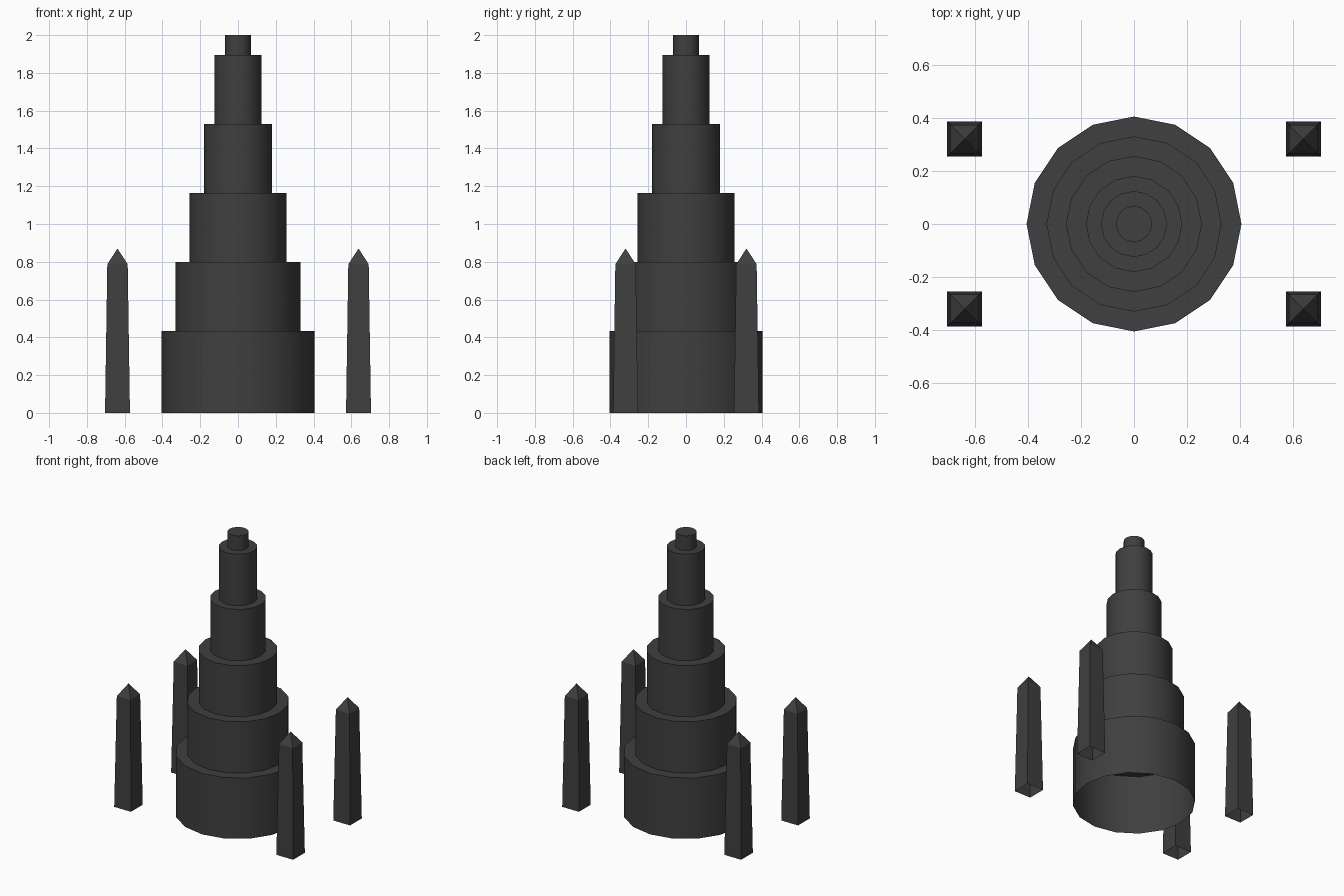
import bpy, bmesh, math

if "Cube" in bpy.data.objects:
    bpy.data.objects.remove(bpy.data.objects["Cube"])

stone = bpy.data.materials.new("dark_stone")
stone.diffuse_color = (0.05, 0.05, 0.05, 1)
stone.use_nodes = True
stone.node_tree.nodes["Principled BSDF"].inputs["Base Color"].default_value = stone.diffuse_color


def stacked_shell(name, profile, sides, start, location=(0, 0, 0), tip=None):
    """Open-bottomed shell: rings of (radius, z), closed by a cap or a pointed tip."""
    bm = bmesh.new()
    rings = []
    for r, z in profile:
        angles = [start + 2 * math.pi * i / sides for i in range(sides)]
        rings.append([bm.verts.new((r * math.cos(a), r * math.sin(a), z)) for a in angles])
    for low, high in zip(rings, rings[1:]):
        for i in range(sides):
            j = (i + 1) % sides
            bm.faces.new((low[i], low[j], high[j], high[i]))
    if tip is None:
        bm.faces.new(rings[-1])
    else:
        apex = bm.verts.new((0, 0, tip))
        for i in range(sides):
            bm.faces.new((rings[-1][i], rings[-1][(i + 1) % sides], apex))
    mesh = bpy.data.meshes.new(name)
    bm.to_mesh(mesh)
    bm.free()
    mesh.materials.append(stone)
    obj = bpy.data.objects.new(name, mesh)
    obj.location = location
    bpy.context.collection.objects.link(obj)
    return obj


# Stepped round tower: (radius, top height) per tier
tiers = [(0.405, 0.433), (0.33, 0.799), (0.256, 1.164),
         (0.181, 1.529), (0.124, 1.895), (0.068, 2.0)]
profile, base = [], 0.0
for radius, top in tiers:
    profile += [(radius, base), (radius, top)]
    base = top
tower = stacked_shell("stepped_tower", profile, 16, 0)
bpy.context.view_layer.objects.active = tower
tower.select_set(True)
bpy.ops.object.shade_smooth_by_angle(angle=math.radians(30))

# Four tapered square obelisks at the corners
diag = math.sqrt(2)
for x, side in ((-0.638, "left"), (0.638, "right")):
    for y, end in ((-0.32, "front"), (0.32, "back")):
        stacked_shell(f"obelisk_{end}_{side}",
                      [(0.066 * diag, 0), (0.054 * diag, 0.787)],
                      4, math.pi / 4, (x, y, 0), tip=0.87)
